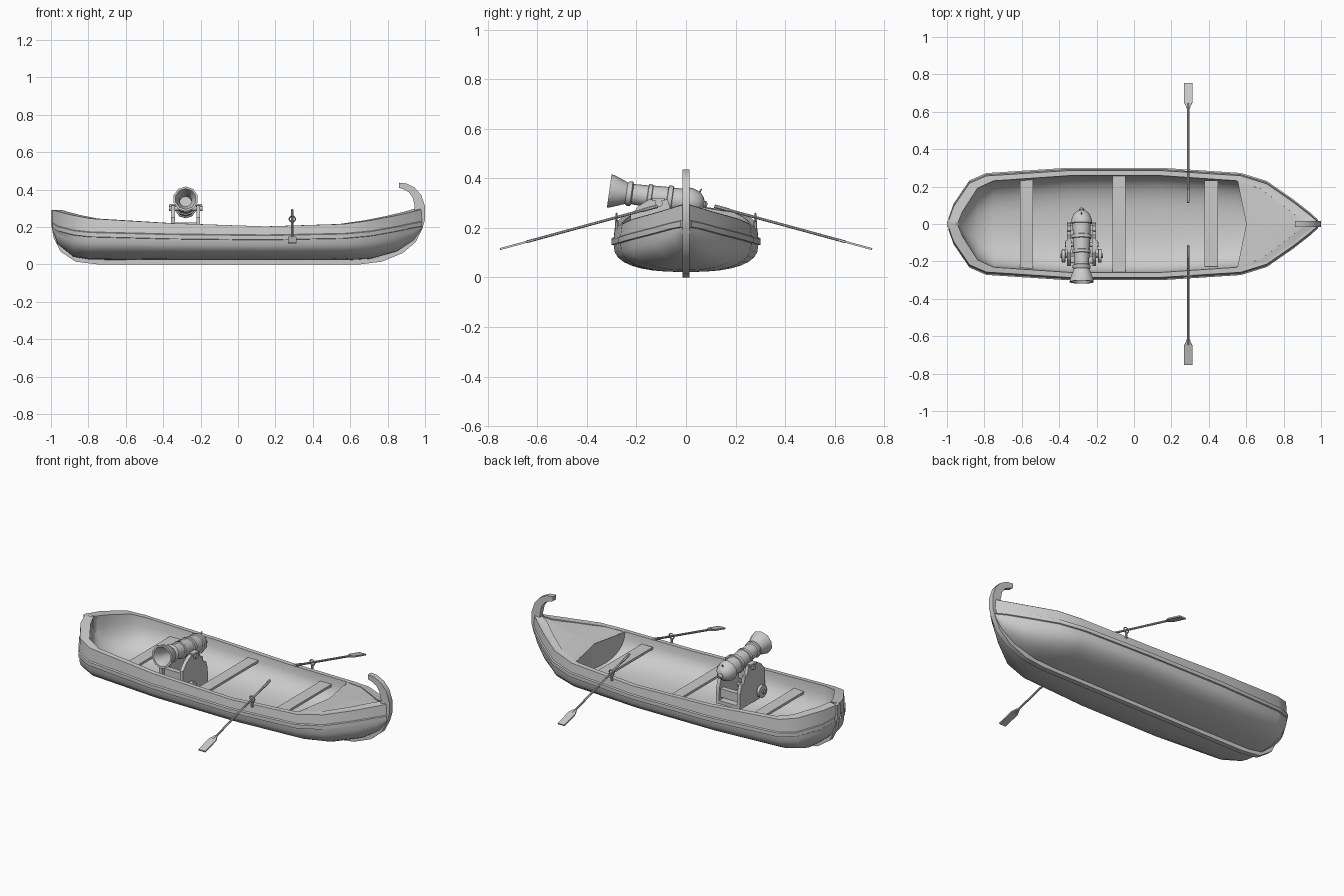
import bpy, bmesh, math
from mathutils import Matrix, Vector

if "Cube" in bpy.data.objects:
    bpy.data.objects.remove(bpy.data.objects["Cube"])

grey = bpy.data.materials.new("plain_grey")
grey.use_nodes = True
grey.diffuse_color = (0.6, 0.6, 0.6, 1)
grey.node_tree.nodes["Principled BSDF"].inputs["Base Color"].default_value = (0.6, 0.6, 0.6, 1)


def finish(name, bm, smooth=None, matrix=None):
    """Turn a bmesh into a named grey object."""
    if matrix:
        bm.transform(matrix)
    bmesh.ops.recalc_face_normals(bm, faces=bm.faces)
    mesh = bpy.data.meshes.new(name)
    bm.to_mesh(mesh)
    bm.free()
    obj = bpy.data.objects.new(name, mesh)
    bpy.context.collection.objects.link(obj)
    mesh.materials.append(grey)
    if smooth:
        bpy.ops.object.select_all(action="DESELECT")
        obj.select_set(True)
        bpy.context.view_layer.objects.active = obj
        bpy.ops.object.shade_smooth_by_angle(angle=math.radians(smooth))
    return obj


def box(name, centre, size, matrix=None):
    bm = bmesh.new()
    bmesh.ops.create_cube(bm, size=1, matrix=Matrix.Translation(centre) @ Matrix.Diagonal((*size, 1)))
    return finish(name, bm, matrix=matrix)


def loft(rings, closed=True):
    """Bridge a row of equal rings with quads."""
    bm = bmesh.new()
    rows = [[bm.verts.new(p) for p in ring] for ring in rings]
    n = len(rows[0])
    for a, b in zip(rows, rows[1:]):
        for i in range(n if closed else n - 1):
            j = (i + 1) % n
            bm.faces.new((a[i], a[j], b[j], b[i]))
    return bm, rows


def lathe(name, profile, sides, matrix, smooth=40):
    """Spin (distance, radius) pairs around the local y axis."""
    rings = [[(r * math.cos(2 * math.pi * (i + 0.5) / sides), d,
               r * math.sin(2 * math.pi * (i + 0.5) / sides)) for i in range(sides)]
             for d, r in profile]
    bm, rows = loft(rings)
    bm.faces.new(rows[0])
    bm.faces.new(rows[-1])
    return finish(name, bm, smooth, matrix)


def plate(name, outline, x0, x1):
    """Extrude a (y, z) outline from x0 to x1."""
    bm, rows = loft([[(x, y, z) for y, z in outline] for x in (x0, x1)])
    bm.faces.new(rows[0])
    bm.faces.new(rows[1])
    return finish(name, bm)


# Hull stations: x, half width, bottom, band height, rim height
stations = [
    (-0.993, 0.02, 0.19, 0.21, 0.292), (-0.965, 0.10, 0.11, 0.19, 0.283),
    (-0.88, 0.225, 0.04, 0.168, 0.262), (-0.79, 0.264, 0.025, 0.158, 0.245),
    (-0.36, 0.292, 0.022, 0.147, 0.22), (0.15, 0.292, 0.022, 0.142, 0.203),
    (0.57, 0.265, 0.022, 0.15, 0.216), (0.71, 0.222, 0.03, 0.163, 0.235),
    (0.85, 0.125, 0.07, 0.188, 0.262), (0.94, 0.055, 0.13, 0.207, 0.283),
    (0.985, 0.014, 0.19, 0.215, 0.295),
]


def arc(width, bottom, top, steps):
    """Full-bodied quarter section from the keel out to the side."""
    angles = [math.pi / 2 * i / steps for i in range(steps + 1)]
    return [(width * math.sin(a) ** 0.8, top - (top - bottom) * max(math.cos(a), 0) ** 0.8) for a in angles]


def section(x, w, bottom, band, rim):
    rim_w = max(w - 0.007, 0.01)
    half = [(x, y, z) for y, z in arc(w, bottom, band - 0.012, 8)]
    half += [(x, w + 0.008, band - 0.01), (x, w + 0.008, band + 0.012),
             (x, w, band + 0.016), (x, rim_w, rim)]
    inner = arc(max(rim_w - 0.026, 0.002), min(bottom + 0.04, rim - 0.04), rim, 8)
    half += [(x * 0.95, y, z) for y, z in reversed(inner)]
    mirrored = [(px, -py, pz) for px, py, pz in reversed(half) if py > 1e-6]
    return half + mirrored


bm, rows = loft([section(*s) for s in stations])
finish("hull", bm, 35)

# Keel with stern post and curled prow, as matching outer and inner edges
outer = [(-1, .292), (-1, .22), (-.985, .14), (-.95, .07), (-.87, .015), (-.75, 0), (.65, 0),
         (.77, .015), (.88, .06), (.95, .12), (.985, .19), (1, .24), (1, .31), (.98, .37),
         (.945, .41), (.9, .433), (.86, .437)]
inner = [(-.935, .28), (-.935, .22), (-.93, .16), (-.9, .1), (-.84, .05), (-.75, .03), (.65, .03),
         (.75, .04), (.85, .09), (.91, .15), (.93, .2), (.94, .25), (.945, .31), (.935, .355),
         (.915, .385), (.89, .4), (.86, .41)]
T = 0.015
bm, rows = loft([[(a, -T, b), (a, T, b), (c, T, d), (c, -T, d)]
                 for (a, b), (c, d) in zip(outer, inner)])
bm.faces.new(rows[0])
bm.faces.new(rows[-1])
finish("keel_and_prow", bm, 30)

# Foredeck with a notched rear edge
bow = [(x, max(w - 0.009, 0.008), rim + 0.002) for x, w, _, _, rim in stations if x > 0.5]
edge = [(0.555, 0.238, 0.214)]
bm, rows = loft([[(x, -w, z), (x if i else 0.615, 0, z + 0.004), (x, w, z)]
                 for i, (x, w, z) in enumerate(bow)], closed=False)
finish("foredeck", bm)

# Bulkhead below the deck edge, with a raised lip
bm, rows = loft([[(0.555, -0.238, 0.218), (0.615, 0, 0.222), (0.555, 0.238, 0.218)],
                 [(0.575, -0.18, 0.065), (0.615, 0, 0.055), (0.575, 0.18, 0.065)]], closed=False)
finish("bulkhead", bm)
bm, rows = loft([[(0.552, y, 0.217), (0.58, y, 0.219)] if y else [(0.6, 0, 0.222), (0.62, 0, 0.224)]
                 for y in (-0.238, 0, 0.238)], closed=False)
finish("deck_lip", bm)

# Benches
for name, x, width, length in (("rear_bench", -0.575, 0.068, 0.48),
                               ("middle_bench", -0.08, 0.068, 0.526),
                               ("front_bench", 0.413, 0.072, 0.46)):
    box(name, (x, 0.002, 0.168), (width, length, 0.014))

# Oars and oarlocks on both sides
for side, label in ((1, "back"), (-1, "front")):
    tilt = Matrix.Translation((0.29, side * 0.115, 0.288)) @ Matrix.Rotation(-side * 0.266, 4, "X")
    lathe(label + "_oar_shaft", [(0, 0.008), (side * 0.06, 0.008), (side * 0.07, 0.006),
                                 (side * 0.55, 0.006)], 8, tilt)
    blade = [(-0.007, 0.52), (-0.022, 0.555), (-0.022, 0.66), (0.022, 0.66), (0.022, 0.555), (0.007, 0.52)]
    bm, rows = loft([[(x, side * y, z) for x, y in blade] for z in (-0.004, 0.004)])
    bm.faces.new(rows[0])
    bm.faces.new(rows[1])
    finish(label + "_oar_blade", bm, matrix=tilt)
    lathe(label + "_oarlock_pin", [(0, 0.007), (0.035, 0.007)], 8,
          Matrix.Translation((0.29, side * 0.28, 0.195)) @ Matrix.Rotation(math.pi / 2, 4, "X"))
    hoop = []
    for i in range(13):
        a = 2 * math.pi * i / 12
        hoop.append([((0.016 + 0.004 * math.cos(b)) * math.cos(a), 0.004 * math.sin(b),
                      (0.016 + 0.004 * math.cos(b)) * math.sin(a))
                     for b in (0, math.pi / 2, math.pi, 3 * math.pi / 2)])
    bm, rows = loft(hoop)
    finish(label + "_oarlock_hoop", bm, 60, Matrix.Translation((0.29, side * 0.28, 0.243)))

# Cannon barrel: flared hollow muzzle, raised rings and a round breech
CX = -0.28
aim = Matrix.Translation((CX, -0.31, 0.35)) @ Matrix.Rotation(-0.14, 4, "X")
ball = [(0.335 + 0.054 * math.sin(a), 0.054 * math.cos(a)) for a in (0.35, 0.7, 1.05, 1.4)]
lathe("cannon_barrel", [
    (0.13, 0.032), (0.05, 0.034), (0.0, 0.056), (0.0, 0.067), (0.012, 0.066), (0.07, 0.044),
    (0.078, 0.05), (0.09, 0.05), (0.095, 0.041), (0.155, 0.044), (0.157, 0.05), (0.172, 0.05),
    (0.174, 0.046), (0.235, 0.049), (0.237, 0.056), (0.255, 0.056), (0.257, 0.049),
    (0.315, 0.051), (0.317, 0.058), (0.332, 0.058)] + ball, 10, aim)
lathe("breech_knob", [(0.38, 0.012), (0.392, 0.016), (0.4, 0.008)], 8, aim)
lathe("fuse", [(0, 0.005), (0.04, 0.003)], 6,
      Matrix.Translation((CX, 0.04, 0.325)) @ Matrix.Rotation(0.95, 4, "X"))
lathe("trunnion", [(-0.09, 0.015), (0.09, 0.015)], 10,
      Matrix.Translation((CX, -0.11, 0.3)) @ Matrix.Rotation(math.pi / 2, 4, "Z"))

# Carriage: stepped cheeks, cross pieces, axle and wheels
cheek = [(-0.225, 0.09), (-0.225, 0.25), (-0.19, 0.29), (-0.15, 0.315), (-0.075, 0.315),
         (-0.06, 0.27), (-0.04, 0.27), (-0.035, 0.23), (-0.01, 0.23), (0.005, 0.185), (0.01, 0.09)]
for side, label in ((1, "left"), (-1, "right")):
    plate(label + "_cheek", cheek, CX + side * 0.058, CX + side * 0.078)
    box(label + "_cheek_cap", (CX + side * 0.07, -0.112, 0.315), (0.03, 0.05, 0.014))
    lathe(label + "_wheel", [(-0.01, 0.03), (-0.008, 0.037), (0.008, 0.037), (0.01, 0.03)], 12,
          Matrix.Translation((CX + side * 0.097, -0.17, 0.14)) @ Matrix.Rotation(math.pi / 2, 4, "Z"))
for name, y, z in (("front_cross_piece", -0.19, 0.2), ("rear_cross_piece", -0.02, 0.15)):
    box(name, (CX, y, z), (0.12, 0.03, 0.05))
box("carriage_bed", (CX, -0.107, 0.1), (0.15, 0.23, 0.02))
lathe("axle", [(-0.114, 0.012), (0.114, 0.012)], 8,
      Matrix.Translation((CX, -0.17, 0.14)) @ Matrix.Rotation(math.pi / 2, 4, "Z"))
